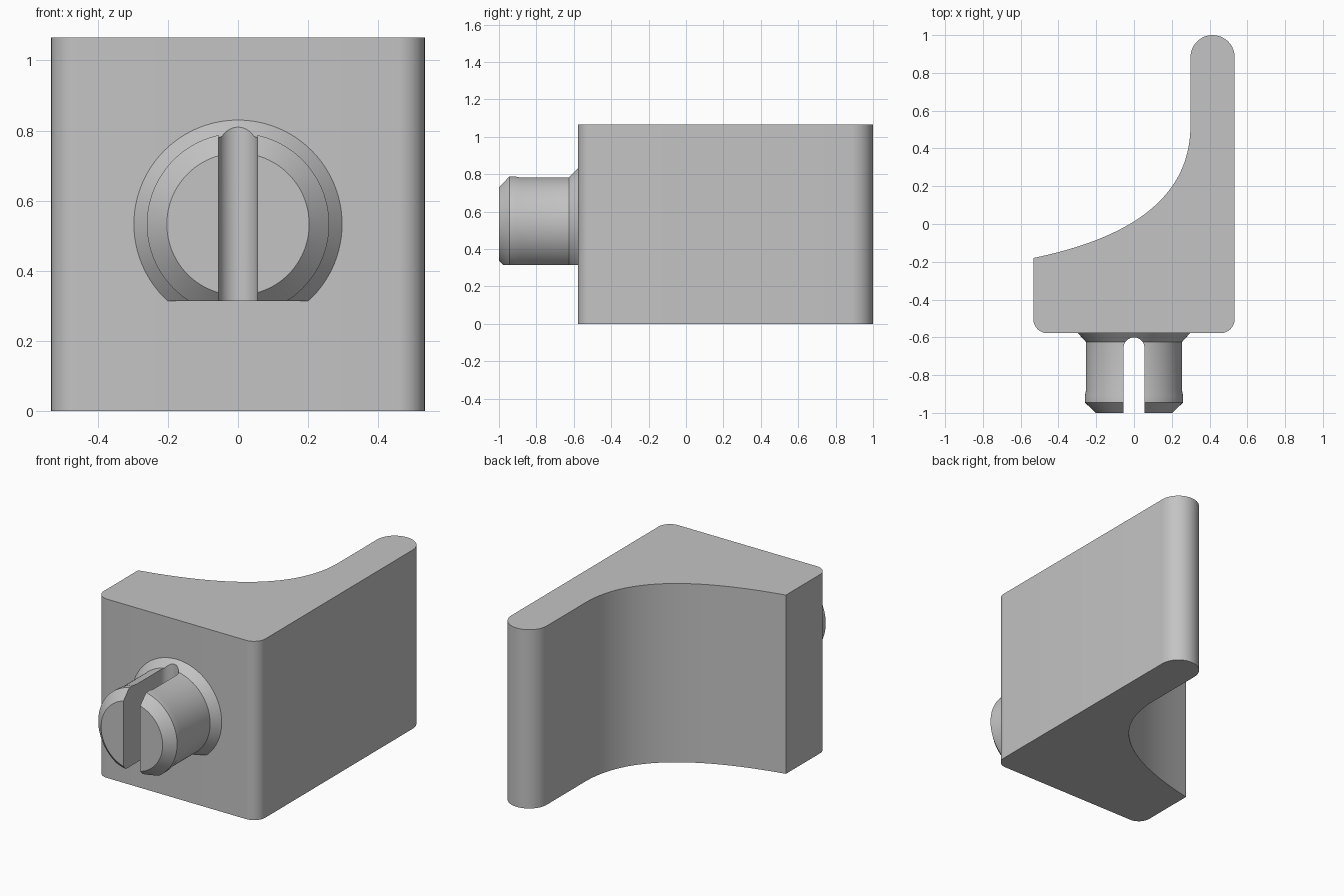
import bpy
import bmesh
from math import cos, sin, pi, radians
from mathutils import Vector
from mathutils.geometry import interpolate_bezier

default = bpy.data.objects.get("Cube")
if default:
    bpy.data.objects.remove(default, do_unlink=True)

# Single grey plastic
grey = bpy.data.materials.new("grey plastic")
grey.use_nodes = True
color = (0.55, 0.55, 0.55, 1)
grey.diffuse_color = color
grey.node_tree.nodes["Principled BSDF"].inputs["Base Color"].default_value = color

HALF = 0.533      # half the block's width
FRONT = -0.578    # front face of the block
AXIS = 0.533      # height of the peg's axis


def make_object(name, bm):
    bmesh.ops.recalc_face_normals(bm, faces=bm.faces)
    mesh = bpy.data.meshes.new(name)
    bm.to_mesh(mesh)
    bm.free()
    mesh.materials.append(grey)
    obj = bpy.data.objects.new(name, mesh)
    bpy.context.collection.objects.link(obj)
    return obj


def smooth(obj):
    bpy.ops.object.select_all(action='DESELECT')
    obj.select_set(True)
    bpy.context.view_layer.objects.active = obj
    bpy.ops.object.shade_smooth_by_angle(angle=radians(25))


def arc(cx, cy, r, start, end, steps):
    angles = [radians(start + (end - start) * i / steps) for i in range(steps + 1)]
    return [(cx + r * cos(a), cy + r * sin(a)) for a in angles]


def extrude_outline(name, outline, bottom, top):
    bm = bmesh.new()
    face = bm.faces.new([bm.verts.new((x, y, bottom)) for x, y in outline])
    ext = bmesh.ops.extrude_face_region(bm, geom=[face])
    verts = [v for v in ext["geom"] if isinstance(v, bmesh.types.BMVert)]
    bmesh.ops.translate(bm, vec=(0, 0, top - bottom), verts=verts)
    return make_object(name, bm)


# Block with a tall arm and a curved hollow, drawn as one outline
corner, cap = 0.075, 0.117
outline = arc(-HALF + corner, FRONT + corner, corner, 180, 270, 10)
outline += arc(HALF - corner, FRONT + corner, corner, 270, 360, 10)
outline += arc(HALF - cap, 1 - cap, cap, 0, 180, 24)
hollow = interpolate_bezier(Vector((HALF - 2 * cap, 0.52)), Vector((0.297, 0.12)),
                            Vector((-0.05, -0.08)), Vector((-HALF, -0.18)), 40)
outline += [(p[0], p[1]) for p in hollow]
smooth(extrude_outline("block", outline, 0, 2 * AXIS))

# Turned peg with a flared root, a slight lip and a chamfered tip
profile = [(0, -1), (0.203, -1), (0.26, -0.945), (0.26, -0.91), (0.254, -0.88),
           (0.254, -0.625), (0.297, FRONT), (0.297, -0.56), (0, -0.56)]
bm = bmesh.new()
verts = [bm.verts.new((r, y, AXIS)) for r, y in profile]
edges = [bm.edges.new(pair) for pair in zip(verts, verts[1:])]
bmesh.ops.spin(bm, geom=verts + edges, cent=(0, 0, AXIS), axis=(0, 1, 0),
               angle=2 * pi, steps=96)
bmesh.ops.remove_doubles(bm, verts=bm.verts, dist=0.0001)

# Flat underside of the peg
cut = bmesh.ops.bisect_plane(bm, geom=bm.verts[:] + bm.edges[:] + bm.faces[:],
                             plane_co=(0, 0, 0.314), plane_no=(0, 0, -1),
                             clear_outer=True)
rim = [e for e in cut["geom_cut"] if isinstance(e, bmesh.types.BMEdge)]
bmesh.ops.contextual_create(bm, geom=rim)
peg = make_object("peg", bm)

# Round-ended slot that splits the peg
slot_r = 0.055
slot = extrude_outline("slot_cutter",
                       [(-slot_r, -1.1), (slot_r, -1.1)]
                       + arc(0, -0.6 - slot_r, slot_r, 0, 180, 20), 0.1, 1.0)
slot.hide_render = True
split = peg.modifiers.new("slot", 'BOOLEAN')
split.operation = 'DIFFERENCE'
split.solver = 'EXACT'
split.object = slot
bpy.context.view_layer.objects.active = peg
bpy.ops.object.modifier_apply(modifier=split.name)
bpy.data.objects.remove(slot, do_unlink=True)
smooth(peg)
